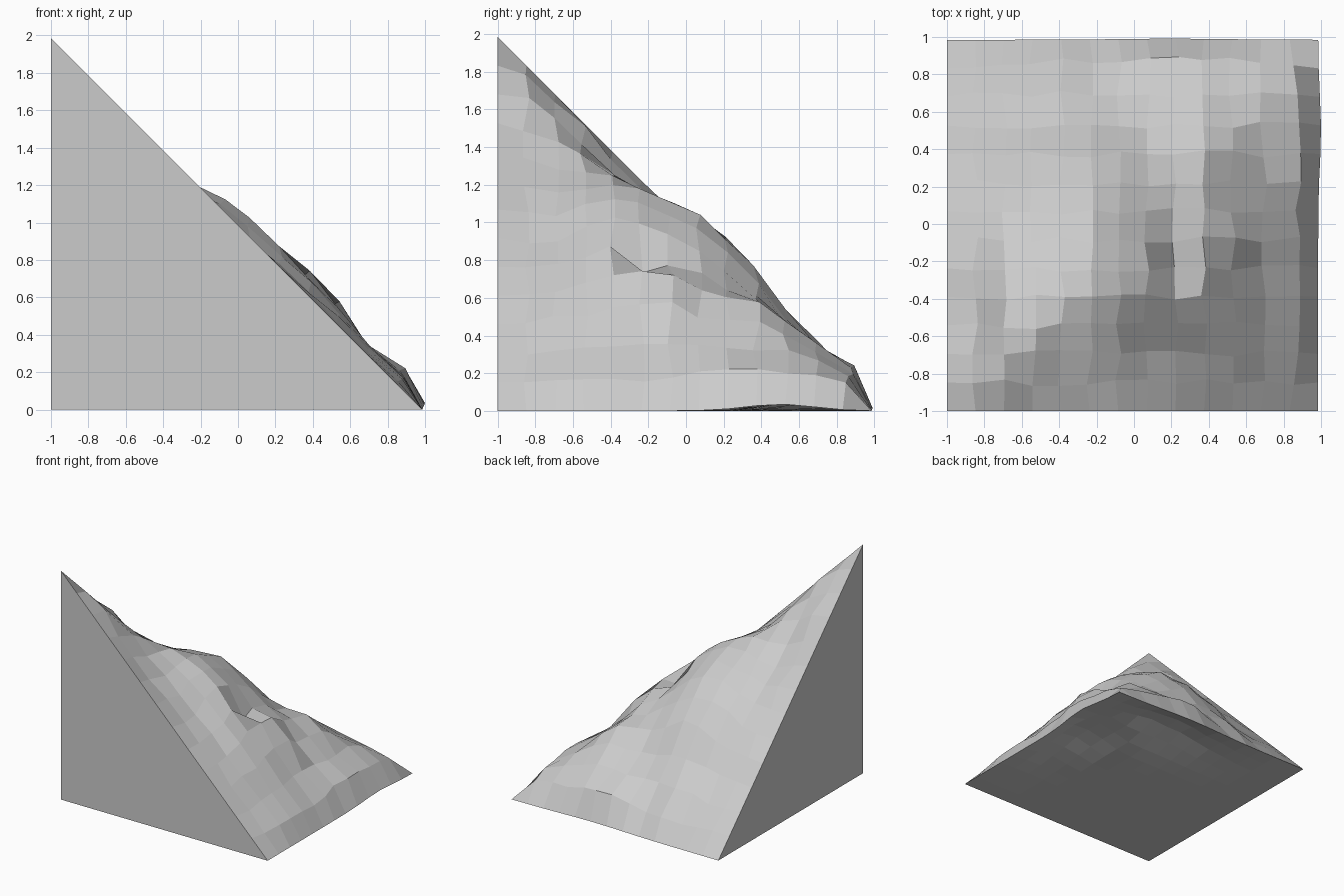
import bpy, bmesh, math, random

if "Cube" in bpy.data.objects:
    bpy.data.objects.remove(bpy.data.objects["Cube"])

random.seed(4)
N = 13                       # grid cells per side
LOW, SPAN = -1.0, 1.985      # square footprint

# Rock bumps and hollows: x, y, height, radius x, radius y
BUMPS = [
    (-.32, .26, .19, .30, .34), (.46, -.18, .14, .22, .28),
    (.08, -.36, .13, .24, .22), (.18, .18, -.07, .15, .15),
    (.21, -.20, -.17, .08, .08), (.42, .42, .05, .18, .18),
    (.82, .30, .08, .12, .35), (.25, .80, .11, .35, .14),
    (-.70, -.35, -.09, .22, .35), (-.45, -.52, -.06, .25, .25),
    (-.25, -.78, -.07, .40, .16), (-.75, -.75, -.03, .20, .20),
    (.45, -.60, .05, .20, .15),
]


def gauss(x, y, cx, cy, rx, ry):
    return math.exp(-((x - cx) / rx) ** 2 - ((y - cy) / ry) ** 2)


def slope_point(i, j):
    """Corner hip slope: straight on its border, rough and bulging inside."""
    x, y = LOW + SPAN * i / N, LOW + SPAN * j / N
    a, b = LOW + SPAN - x, LOW + SPAN - y
    if i in (0, N) or j in (0, N):
        z = min(a, b)
        if i == N and 0 < j < N:          # lifted outer lips
            lift = gauss(x, y, x, .5, 1, .25)
            z, x = .035 * lift, x + .015 * lift
        elif j == N and 0 < i < N:
            lift = gauss(x, y, .2, y, .4, 1)
            z, y = .015 * lift, y + .006 * lift
        return x, y, z
    edge = min(1, 4 * min(i, j, N - i, N - j) / N)
    k = .15 * edge
    z = (a + b - math.sqrt((a - b) ** 2 + k * k)) / 2
    fade = min(1, .5 * min(i, j))
    z += fade * sum(h * gauss(x, y, cx, cy, rx, ry) for cx, cy, h, rx, ry in BUMPS)
    z += random.uniform(-.015, .015)
    px = x + .05 * math.exp(-((x - .83) / .15) ** 2) * (1 - y * y)
    py = y + .05 * math.exp(-((y - .83) / .15) ** 2) * (1 - x * x)
    return (px + random.uniform(-.02, .02), py + random.uniform(-.02, .02), z)


def base_point(i, j):
    """Flat underside with a shallow hollow behind the outer borders."""
    x, y = LOW + SPAN * i / N, LOW + SPAN * j / N
    if i == 0 or j == 0:
        return x, y, 0
    side = max(gauss(x, y, .70, .25, .25, .55), gauss(x, y, .25, .70, .55, .25))
    return x, y, .10 * side * random.uniform(.8, 1.1)


bm = bmesh.new()

# Rough slope surface
top = [[bm.verts.new(slope_point(i, j)) for j in range(N + 1)] for i in range(N + 1)]
for i in range(N):
    for j in range(N):
        bm.faces.new((top[i][j], top[i + 1][j], top[i + 1][j + 1], top[i][j + 1]))

# Underside: shares the two outer borders
base = [[top[i][j] if i == N or j == N else bm.verts.new(base_point(i, j))
         for j in range(N + 1)] for i in range(N + 1)]
for i in range(N):
    for j in range(N):
        bm.faces.new((base[i][j], base[i][j + 1], base[i + 1][j + 1], base[i + 1][j]))

# Flat front and left walls
bm.faces.new([base[i][0] for i in range(N)] + [top[i][0] for i in range(N, -1, -1)])
bm.faces.new([base[0][j] for j in range(N)] + [top[0][j] for j in range(N, -1, -1)])

bmesh.ops.recalc_face_normals(bm, faces=bm.faces)
mesh = bpy.data.meshes.new("rock_slope_corner")
bm.to_mesh(mesh)
bm.free()
rock = bpy.data.objects.new("rock_slope_corner", mesh)
bpy.context.collection.objects.link(rock)
